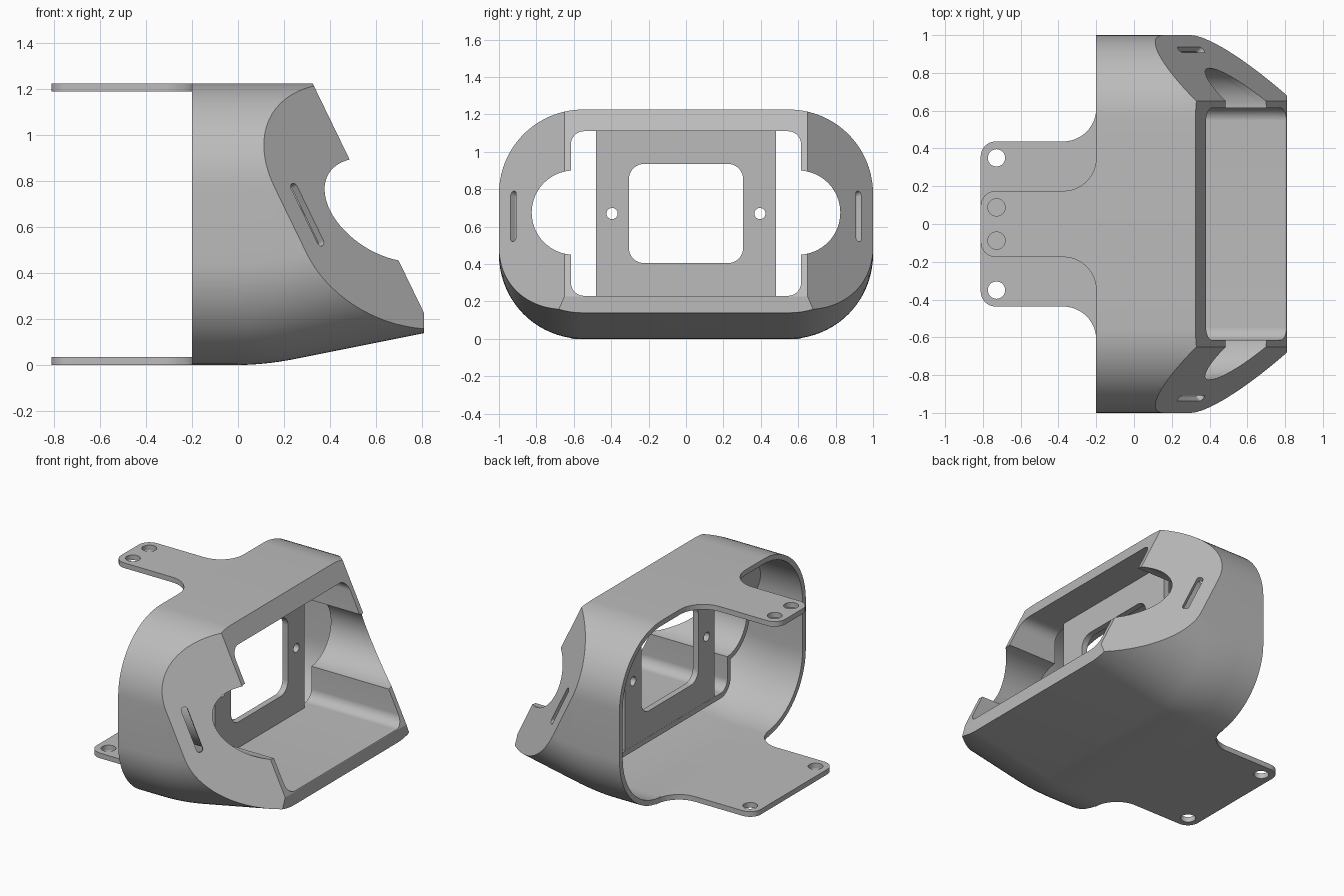
import bpy, bmesh, math
from mathutils import Vector, Matrix

if "Cube" in bpy.data.objects:
    bpy.data.objects.remove(bpy.data.objects["Cube"])

H, R, T = 1.226, 0.45, 0.035          # height, corner radius, wall thickness
LEAN, SWEEP, CHEEK_Y = 0.485, 1.1, 0.65
TOP_X, NOSE_X, PLATE_X = 0.325, 0.81, 0.12

grey = bpy.data.materials.new("plain grey")
grey.use_nodes = True
grey.diffuse_color = (0.5, 0.5, 0.5, 1)
grey.node_tree.nodes["Principled BSDF"].inputs["Base Color"].default_value = (0.5, 0.5, 0.5, 1)


def finish(name, bm):
    bmesh.ops.recalc_face_normals(bm, faces=bm.faces)
    mesh = bpy.data.meshes.new(name)
    bm.to_mesh(mesh)
    bm.free()
    mesh.materials.append(grey)
    ob = bpy.data.objects.new(name, mesh)
    bpy.context.collection.objects.link(ob)
    return ob


def boolean(ob, other, kind="DIFFERENCE"):
    mod = ob.modifiers.new(kind, "BOOLEAN")
    mod.operation, mod.solver, mod.object = kind, "EXACT", other
    with bpy.context.temp_override(object=ob, active_object=ob, selected_objects=[ob]):
        bpy.ops.object.modifier_apply(modifier=mod.name)
    bpy.data.objects.remove(other)


def rounded(w0, w1, h0, h1, r, seg=14):
    """Rounded rectangle outline as 2D points."""
    pts = []
    corners = [(w1 - r, h1 - r), (w0 + r, h1 - r), (w0 + r, h0 + r), (w1 - r, h0 + r)]
    for i, (cx, cy) in enumerate(corners):
        for j in range(seg + 1):
            a = math.pi / 2 * (i + j / seg)
            pts.append((cx + r * math.cos(a), cy + r * math.sin(a)))
    return pts


def loft(rings):
    bm = bmesh.new()
    loops = [[bm.verts.new(p) for p in ring] for ring in rings]
    n = len(loops[0])
    for a, b in zip(loops, loops[1:]):
        for i in range(n):
            bm.faces.new((a[i], a[(i + 1) % n], b[(i + 1) % n], b[i]))
    bm.faces.new(loops[0])
    bm.faces.new(loops[-1])
    return bm


def along_x(name, pts, x0, x1):
    return finish(name, loft([[(x, y, z) for y, z in pts] for x in (x0, x1)]))


def along_z(name, pts, z0, z1):
    return finish(name, loft([[(x, y, z) for x, y in pts] for z in (z0, z1)]))


def circle(cx, cy, r, n=48):
    return [(cx + r * math.cos(math.tau * i / n), cy + r * math.sin(math.tau * i / n))
            for i in range(n)]


def floor_z(x):
    """Underside: flat, then a gentle bend into a rising slope."""
    if x < -0.02:
        return 0
    return 0.37 * (min(x, 0.25) + 0.02) ** 2 + 0.2 * max(0, x - 0.25)


def body(name, t, back):
    """Convex outer form, inset by t, trimmed by the front and cheek planes."""
    xs = [back] + [-0.02 + 0.27 * i / 8 for i in range(9)] + [1.1]
    bm = loft([[(x, y, z) for y, z in rounded(t - 1, 1 - t, floor_z(x) + t, H - t, R - t, 20)]
               for x in xs])
    front = Vector((TOP_X, 0, H))
    cuts = [(front, Vector((1, 0, LEAN))), (Vector((NOSE_X, 0, 0)), Vector((1, 0, 0)))]
    cuts += [(front + Vector((0, s * CHEEK_Y, 0)), Vector((1, s * SWEEP, LEAN))) for s in (-1, 1)]
    for co, no in cuts:
        no.normalize()
        bmesh.ops.bisect_plane(bm, geom=bm.verts[:] + bm.edges[:] + bm.faces[:], dist=1e-6,
                               plane_co=co - no * t, plane_no=no, clear_outer=True)
        rim = [e for e in bm.edges if e.is_boundary]
        if rim:
            bmesh.ops.edgeloop_fill(bm, edges=rim)
    return finish(name, bm)


def passage(name, grow, x0):
    """Rectangular tunnel with a round relief on each side."""
    g = grow
    ob = along_x(name, rounded(-0.615 - g, 0.615 + g, 0.23 - g, 1.11 + g, 0.07 + g), x0, 1.2)
    for s in (-1, 1):
        boolean(ob, along_x("relief", circle(s * 0.6, 0.675, 0.225 + g, 64), x0, 1.2), "UNION")
    return ob


# Hollow outer shell with the front opening
shell = body("outer_shell", 0, -0.2)
boolean(shell, body("cavity", T, -0.4))
boolean(shell, passage("opening", 0, 0.1))

# Slanted strap slots, cut square to each cheek
for s in (-1, 1):
    n = Vector((1, s * SWEEP, LEAN)).normalized()
    u = Vector((-LEAN, 0, 1)).normalized()
    v = n.cross(u)
    y, z = 0.923, 0.655
    x = TOP_X + (H - z) * LEAN - SWEEP * (y - CHEEK_Y)
    slot = along_z("slot", rounded(-0.15, 0.15, -0.02, 0.02, 0.0199, 6), -0.08, 0.08)
    basis = Matrix((u, v, n)).transposed().to_4x4()
    slot.data.transform(Matrix.Translation((x, s * y, z)) @ basis)
    boolean(shell, slot)

# Thin tunnel lining reaching back to the mounting plate
lining = passage("tunnel_lining", T, PLATE_X)
boolean(lining, body("trim", 0.008, -0.2), "INTERSECT")
boolean(lining, passage("bore", 0, 0.05))

# Mounting plate with window and two screw holes
plate = along_x("mounting_plate", [(-0.48, 0.2), (0.48, 0.2), (0.48, 1.14), (-0.48, 1.14)],
                PLATE_X + 0.001, PLATE_X + 0.042)
boolean(plate, along_x("window", rounded(-0.305, 0.305, 0.405, 0.935, 0.08), 0, 0.4))
for s in (-1, 1):
    boolean(plate, along_x("screw", circle(s * 0.395, 0.67, 0.03, 24), 0, 0.4))


def tab(name, half, hole_y, z0):
    """Rear tab with rounded tip and flared root."""
    r, f, tip, root = 0.08, 0.175, -0.812, -0.2
    side = []
    for i in range(13):
        a = math.pi / 2 * i / 12
        side.append((root - f + f * math.cos(a - 0), half + f - f * math.sin(a)))
    for i in range(9):
        a = math.pi / 2 * (1 + i / 8)
        side.append((tip + r + r * math.cos(a), half - r + r * math.sin(a)))
    pts = side + [(x, -y) for x, y in reversed(side)]
    ob = along_z(name, pts, z0, z0 + T)
    for s in (-1, 1):
        boolean(ob, along_z("hole", circle(-0.728, s * hole_y, 0.046, 32), z0 - 0.1, z0 + 0.1))
    return ob


# Narrow upper tab and wide lower tab
upper = tab("upper_tab", 0.175, 0.088, H - T)
lower = tab("lower_tab", 0.437, 0.35, 0)

# Smooth the curved walls, keep the edges crisp
bpy.ops.object.select_all(action="DESELECT")
for ob in (shell, lining, plate, upper, lower):
    ob.select_set(True)
    bpy.context.view_layer.objects.active = ob
bpy.ops.object.shade_smooth_by_angle(angle=math.radians(25))
